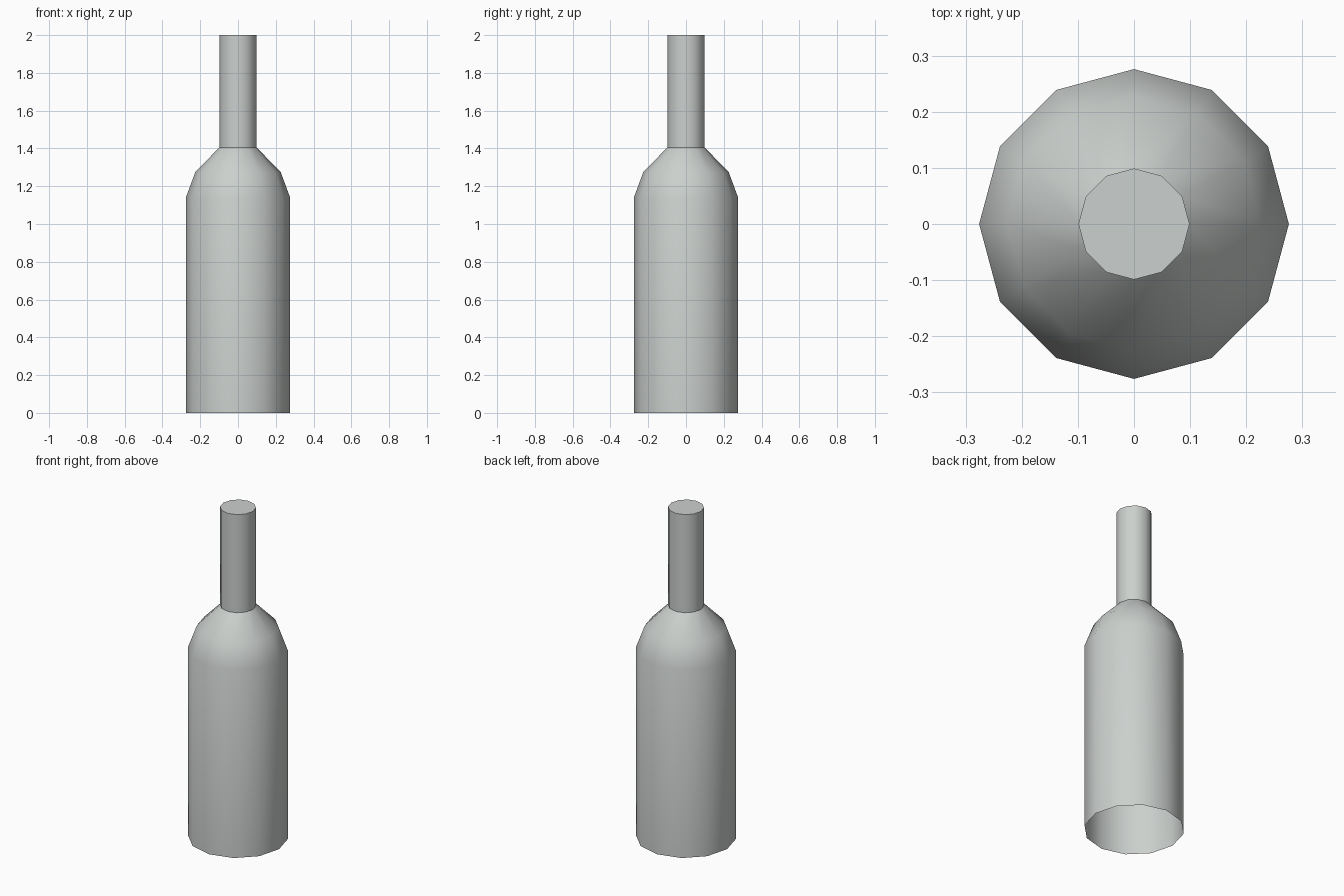
import bpy
import bmesh
from math import cos, sin, radians, tau

SIDES = 12

cube = bpy.data.objects.get("Cube")
if cube:
    bpy.data.objects.remove(cube)

# Pale grey-green glass colour
glass = bpy.data.materials.new("pale_grey")
colour = (0.60, 0.63, 0.61, 1)
glass.diffuse_color = colour
glass.use_nodes = True
glass.node_tree.nodes["Principled BSDF"].inputs["Base Color"].default_value = colour


def lathe(name, profile, cap_top=False):
    """Turn a (radius, height) profile about z; the bottom stays open."""
    bm = bmesh.new()
    rings = [[bm.verts.new((r * cos(tau * i / SIDES), r * sin(tau * i / SIDES), z))
              for i in range(SIDES)] for r, z in profile]
    for low, high in zip(rings, rings[1:]):
        for i in range(SIDES):
            j = (i + 1) % SIDES
            bm.faces.new((low[i], low[j], high[j], high[i]))
    if cap_top:
        bm.faces.new(rings[-1])
    mesh = bpy.data.meshes.new(name)
    bm.to_mesh(mesh)
    bm.free()
    mesh.materials.append(glass)
    obj = bpy.data.objects.new(name, mesh)
    bpy.context.collection.objects.link(obj)
    bpy.ops.object.select_all(action="DESELECT")
    obj.select_set(True)
    bpy.context.view_layer.objects.active = obj
    bpy.ops.object.shade_smooth_by_angle(angle=radians(35))
    return obj


# Body with its sloping shoulder, open underneath
lathe("bottle_body", [(0.276, 0), (0.276, 1.14), (0.226, 1.275), (0.099, 1.405)])

# Straight neck with a flat closed top
lathe("bottle_neck", [(0.099, 1.405), (0.099, 2)], cap_top=True)
